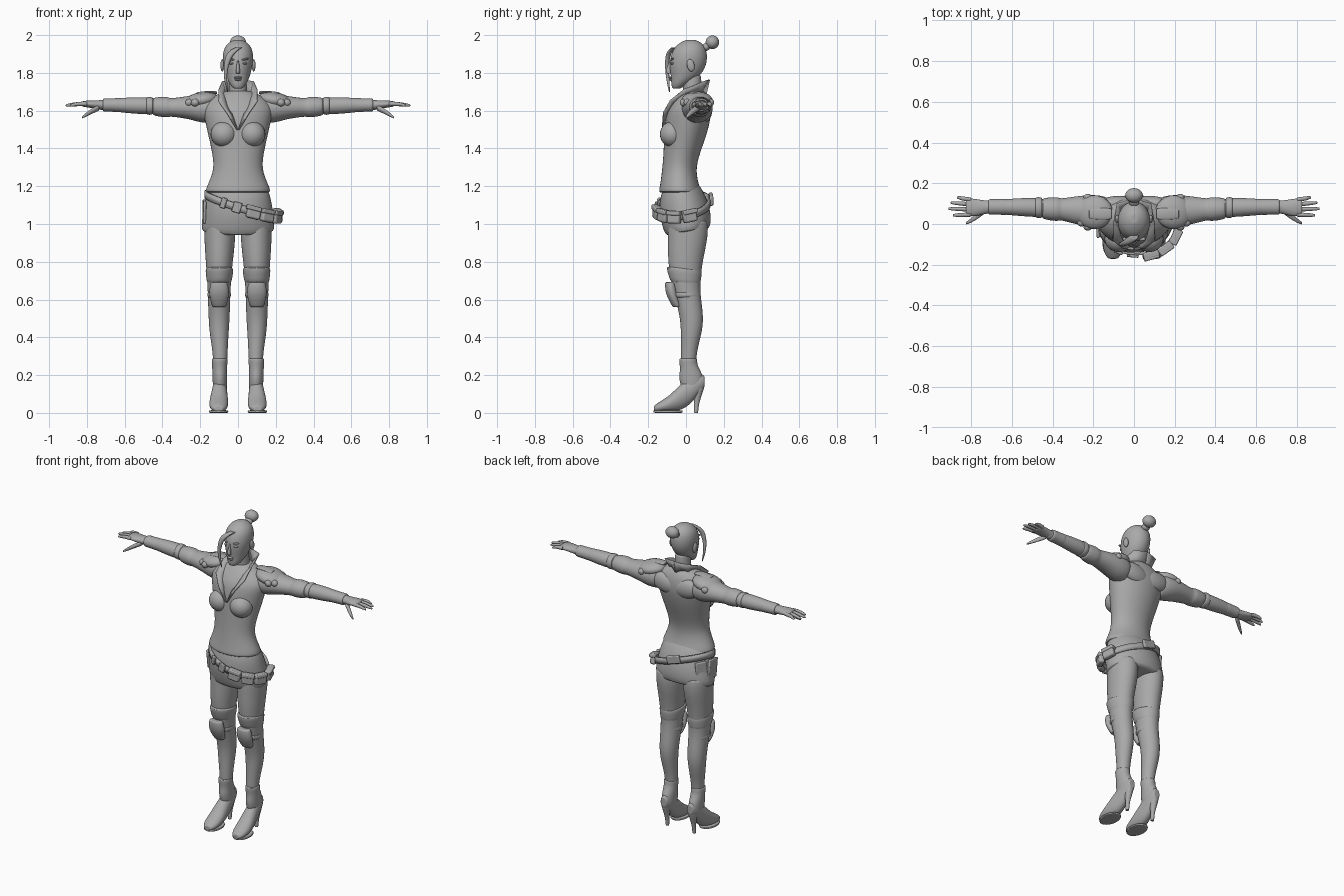
import bpy, bmesh, math
from mathutils import Matrix, Vector

grey = bpy.data.materials.new("plain_grey")
grey.diffuse_color = (0.4, 0.4, 0.4, 1)


def finish(name, bm, mirror=False, subsurf=0, bevel=0, thick=0):
    bmesh.ops.recalc_face_normals(bm, faces=bm.faces)
    for f in bm.faces:
        f.smooth = True
    me = bpy.data.meshes.new(name)
    bm.to_mesh(me)
    bm.free()
    ob = bpy.data.objects.new(name, me)
    bpy.context.collection.objects.link(ob)
    me.materials.append(grey)
    if mirror:
        m = ob.modifiers.new("mirror", 'MIRROR')
        m.use_mirror_merge = False
    if thick:
        ob.modifiers.new("thick", 'SOLIDIFY').thickness = thick
    if bevel:
        b = ob.modifiers.new("bevel", 'BEVEL')
        b.width, b.segments = bevel, 2
    if subsurf:
        s = ob.modifiers.new("smooth", 'SUBSURF')
        s.levels = s.render_levels = subsurf
    bpy.context.view_layer.objects.active = ob
    ob.select_set(True)
    bpy.ops.object.shade_smooth_by_angle(angle=math.radians(45))
    ob.select_set(False)
    return ob


def loft(name, rings, axis='z', mirror=False, n=16, tilt=0.0, level=2):
    """Skin of elliptical rings (x, y, z, radius a, radius b) along an axis."""
    first, last = rings[0], rings[-1]
    cap = lambda r: (r[0], r[1], r[2], r[3] * .75, r[4] * .75)
    bm = bmesh.new()
    loops = []
    for x, y, z, a, b in [cap(first)] + list(rings) + [cap(last)]:
        loop = []
        for i in range(n):
            t = 2 * math.pi * i / n
            u, v = a * math.cos(t), b * math.sin(t)
            off = {'z': (u, v, tilt * v), 'x': (0, u, v), 'y': (u, 0, v)}[axis]
            loop.append(bm.verts.new((x + off[0], y + off[1], z + off[2])))
        loops.append(loop)
    for p, q in zip(loops, loops[1:]):
        for i in range(n):
            j = (i + 1) % n
            bm.faces.new((p[i], p[j], q[j], q[i]))
    bm.faces.new(loops[0])
    bm.faces.new(loops[-1])
    return finish(name, bm, mirror, level)


def ball(name, loc, size, rot=0.0, axis='X', mirror=False):
    bm = bmesh.new()
    mat = Matrix.Translation(loc) @ Matrix.Rotation(math.radians(rot), 4, axis) @ Matrix.Diagonal((*size, 1))
    bmesh.ops.create_uvsphere(bm, u_segments=24, v_segments=14, radius=1, matrix=mat)
    return finish(name, bm, mirror)


def box(name, mat, size, bevel=.01):
    bm = bmesh.new()
    bmesh.ops.create_cube(bm, size=1, matrix=mat @ Matrix.Diagonal((*size, 1)))
    return finish(name, bm, bevel=bevel)


# Head, neck and face
loft("head", [(0, -.05, 1.718, .025, .022), (0, -.035, 1.74, .045, .045), (0, -.003, 1.78, .064, .077),
              (0, .008, 1.83, .077, .098), (0, .015, 1.88, .084, .101), (0, .02, 1.93, .077, .088),
              (0, .025, 1.96, .052, .06), (0, .025, 1.975, .02, .024)])
loft("neck", [(0, .04, 1.58, .075, .06), (0, .04, 1.66, .055, .053), (0, .033, 1.72, .047, .05),
              (0, .03, 1.79, .047, .052)])
loft("nose", [(0, -.09, 1.797, .013, .012), (0, -.094, 1.81, .012, .016), (0, -.089, 1.835, .008, .011),
              (0, -.078, 1.865, .006, .01)], n=8)
ball("upper_lip", (0, -.082, 1.775, ), (.022, .01, .006))
ball("lower_lip", (0, -.078, 1.764), (.018, .01, .006))
ball("eye", (.033, -.07, 1.85), (.015, .012, .007), mirror=True)
ball("brow", (.035, -.073, 1.872), (.022, .01, .005), -12, 'Y', mirror=True)
ball("ear", (.083, .025, 1.84), (.01, .02, .033), 12, 'X', mirror=True)

# Hair bun with its band, and the loose strand across the face
ball("hair_bun", (0, .14, 1.962), (.043, .036, .036), -25)
ball("bun_band", (0, .108, 1.938), (.026, .024, .02), 40)
loft("hair_strand", [(.005, -.06, 1.935, .022, .02), (-.035, -.09, 1.912, .024, .015),
                     (-.056, -.1, 1.87, .017, .013), (-.067, -.1, 1.81, .011, .011),
                     (-.066, -.095, 1.76, .008, .009), (-.055, -.088, 1.70, .003, .003)], n=8)

# Jacket body
loft("jacket", [(0, -.03, 1.165, .178, .118), (0, -.034, 1.2, .167, .105), (0, -.038, 1.28, .129, .09),
                (0, -.026, 1.36, .134, .095), (0, -.005, 1.46, .157, .112), (0, .012, 1.56, .18, .122),
                (0, .02, 1.62, .19, .114), (0, .035, 1.67, .145, .088), (0, .04, 1.705, .07, .06)], n=20)
ball("bust", (.075, -.072, 1.475), (.07, .066, .068), mirror=True)

# Standing collar opening into a V at the front
inner = [(0, -.118, 1.5), (.025, -.108, 1.57), (.05, -.06, 1.64), (.06, .0, 1.675), (.058, .06, 1.68), (0, .1, 1.68)]
outer = [(.004, -.128, 1.505), (.055, -.122, 1.59), (.1, -.085, 1.655), (.098, -.01, 1.715), (.08, .095, 1.757), (0, .12, 1.765)]
bm = bmesh.new()
pa = [bm.verts.new(p) for p in inner]
pb = [bm.verts.new(p) for p in outer]
for i in range(5):
    bm.faces.new((pa[i], pa[i + 1], pb[i + 1], pb[i]))
finish("collar", bm, mirror=True, thick=.008)

# Sleeves, forearms and rolled cuffs
loft("sleeve", [(.13, .055, 1.61, .08, .075), (.19, .062, 1.612, .084, .08), (.26, .066, 1.617, .075, .062),
                (.33, .07, 1.617, .06, .052), (.36, .072, 1.617, .054, .049), (.375, .073, 1.619, .06, .056),
                (.41, .074, 1.62, .058, .054), (.45, .076, 1.622, .052, .048)], 'x', True)
loft("forearm", [(.43, .078, 1.624, .046, .042), (.5, .082, 1.626, .048, .046), (.57, .083, 1.628, .044, .043),
                 (.65, .084, 1.63, .037, .036), (.74, .084, 1.63, .03, .026)], 'x', True)
loft("forearm_band", [(.45, .08, 1.625, .053, .048), (.485, .081, 1.626, .053, .05)], 'x', True)
loft("glove_cuff", [(.62, .084, 1.629, .042, .04), (.67, .084, 1.63, .038, .035), (.715, .084, 1.63, .041, .037)], 'x', True)

# Hands
loft("palm", [(.7, .084, 1.63, .032, .028), (.74, .082, 1.631, .034, .024), (.78, .08, 1.635, .045, .021),
              (.825, .084, 1.636, .044, .015)], 'x', True)
fingers = [(.12, .13, .87), (.096, .104, .9), (.071, .075, .912), (.046, .043, .89)]
for k, (y0, y1, tip) in enumerate(fingers):
    loft(f"finger_{k + 1}", [(.8, y0, 1.636, .012, .013), (.845, (y0 + y1) / 2, 1.637, .0115, .012),
                             (tip - .01, y1, 1.629, .009, .009), (tip, y1, 1.627, .005, .005)], 'x', True, n=8)
loft("thumb", [(.735, .065, 1.617, .018, .018), (.775, .035, 1.597, .016, .016),
               (.805, .014, 1.578, .012, .012), (.826, .003, 1.564, .006, .006)], 'x', True, n=8)

# Shoulder pads with a scalloped outer edge and a strap
ball("shoulder_pad", (.195, .058, 1.655), (.092, .083, .043), 10, 'Y', True)
for k in range(6):
    a = math.radians(-70 + 28 * k)
    ball(f"pad_pleat_{k + 1}", (.2 + .078 * math.cos(a), .058 + .075 * math.sin(a), 1.643), (.022, .02, .02), 25, 'Y', True)
loft("shoulder_strap", [(.11, .05, 1.695, .03, .008), (.16, .05, 1.7, .032, .007), (.22, .05, 1.69, .028, .008)], 'x', True, n=8)
ball("back_yoke", (.075, .1, 1.6), (.1, .038, .06), -10, 'Y', True)

# Skirt, its hem rising toward the back
loft("skirt", [(0, -.03, 1.2, .16, .1), (0, -.014, 1.1, .184, .133), (0, .003, 1.02, .193, .133),
               (0, .01, .957, .199, .12)], n=20, tilt=.17)


# Slanted belt with pouches, a buckle and pocket plates
def hip(angle, grow=0.0):
    t = math.radians(angle)
    x, y = .015 + (.193 + grow) * math.cos(t), -.012 + (.142 + grow) * math.sin(t)
    return Vector((x, y, 1.105 - .3 * x + .12 * y))


bm = bmesh.new()
bot = [bm.verts.new(hip(i * 9) - Vector((0, 0, .02))) for i in range(40)]
top = [bm.verts.new(hip(i * 9) + Vector((0, 0, .02))) for i in range(40)]
for i in range(40):
    j = (i + 1) % 40
    bm.faces.new((bot[i], bot[j], top[j], top[i]))
finish("belt", bm, thick=.012)


def on_belt(name, angle, size, grow=0.01, drop=0.0, bevel=.01):
    d = hip(angle + 1) - hip(angle - 1)
    turn = math.atan2(d.y, d.x)
    slope = math.atan2(d.z, math.hypot(d.x, d.y))
    mat = Matrix.Translation(hip(angle, grow) - Vector((0, 0, drop))) @ Matrix.Rotation(turn, 4, 'Z') @ Matrix.Rotation(-slope, 4, 'Y')
    box(name, mat, size, bevel)


for k, ang in enumerate((-70, -46, -20, 12)):
    on_belt(f"pouch_{k + 1}", ang, (.075, .036, .068), .008)
    on_belt(f"pouch_flap_{k + 1}", ang, (.079, .042, .024), .01, -.022, .006)
on_belt("buckle", -96, (.045, .014, .056), .004, 0, .004)
on_belt("belt_loop", -118, (.03, .014, .056), .003, 0, .004)
on_belt("back_pouch", 95, (.09, .02, .05), .003, -.01, .006)
on_belt("side_pocket", 150, (.07, .016, .12), .0, .09, .006)
on_belt("hip_pocket", 182, (.09, .016, .12), .0, .09, .006)

# Legs
loft("leg", [(.098, .01, 1.02, .085, .11), (.096, .01, .93, .084, .108), (.098, .0, .84, .077, .098),
             (.1, -.004, .76, .069, .088), (.1, -.001, .68, .063, .076), (.1, .012, .6, .06, .069),
             (.1, .032, .5, .057, .063), (.1, .028, .42, .051, .056), (.095, .016, .33, .041, .043),
             (.094, .012, .25, .037, .04)], mirror=True)
loft("stocking_cuff", [(.1, -.002, .685, .066, .08), (.099, -.006, .72, .071, .088), (.098, -.01, .768, .078, .099)],
     mirror=True, tilt=-.08)
loft("knee_pad", [(.1, -.082, .692, .046, .03), (.1, -.078, .645, .054, .033), (.1, -.066, .605, .05, .03),
                  (.1, -.045, .56, .036, .026)], mirror=True)
loft("knee_strap", [(.1, .005, .61, .064, .075), (.1, .002, .64, .065, .077)], mirror=True)

# High-heeled ankle boots
loft("boot_shaft", [(.095, .03, .13, .038, .055), (.096, .028, .185, .04, .068), (.097, .022, .225, .04, .054),
                    (.097, .012, .26, .041, .047), (.097, .011, .288, .044, .05)], mirror=True)
loft("boot_foot", [(.103, -.17, .022, .024, .015), (.103, -.145, .03, .045, .027), (.102, -.09, .046, .053, .043),
                   (.1, -.035, .078, .047, .069), (.097, .02, .117, .039, .077), (.095, .065, .155, .036, .06),
                   (.095, .097, .165, .022, .034)], 'y', True)
loft("boot_sole", [(.103, -.095, .0, .053, .08), (.103, -.095, .014, .054, .081)], mirror=True)
loft("boot_heel", [(.096, .053, 0, .012, .012), (.096, .056, .05, .012, .013), (.096, .063, .1, .022, .024),
                   (.096, .068, .14, .03, .033)], mirror=True, n=10)
